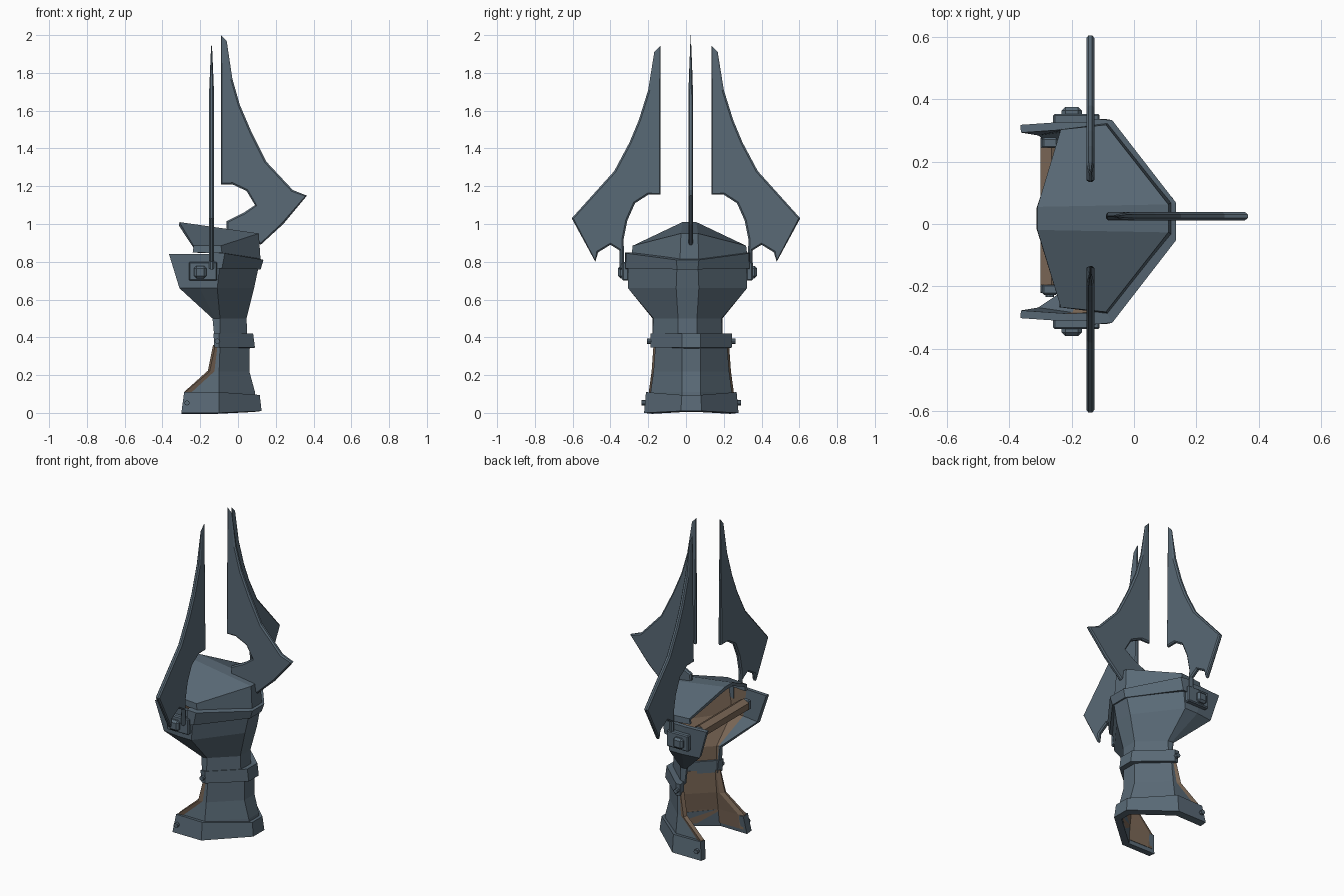
import bpy, bmesh, math
from mathutils import Vector

if "Cube" in bpy.data.objects:
    bpy.data.objects.remove(bpy.data.objects["Cube"])


def material(name, rgb):
    m = bpy.data.materials.new(name)
    m.diffuse_color = (*rgb, 1)
    m.use_nodes = True
    m.node_tree.nodes["Principled BSDF"].inputs["Base Color"].default_value = m.diffuse_color
    return m


STEEL = material("blue_grey_steel", (0.10, 0.142, 0.18))
LEATHER = material("brown_leather", (0.20, 0.138, 0.095))


def finish(name, bm, mats):
    me = bpy.data.meshes.new(name)
    bm.to_mesh(me)
    bm.free()
    for m in mats:
        me.materials.append(m)
    ob = bpy.data.objects.new(name, me)
    bpy.context.collection.objects.link(ob)
    return ob


def thicken(ob, t):
    mod = ob.modifiers.new("thickness", 'SOLIDIFY')
    mod.thickness = t
    mod.offset = -1
    mod.material_offset = 1   # the inside takes the next slot
    return ob


# Slot 0 steel has a leather inside, slot 1 leather on both, slot 3 steel on both
SLOTS = [STEEL, LEATHER, LEATHER, STEEL, STEEL]


def shell(name, rows, cy, t, slot=0, lip=None):
    """C-shaped strip open towards -x; each row lists (x, half width, z) from front edge to back."""
    bm = bmesh.new()
    grid = []
    for row in rows:
        pts = [(x, cy + y, z) for x, y, z in row]
        pts += [(x, cy - y, z) for x, y, z in reversed(row)]
        grid.append([bm.verts.new(p) for p in pts])
    n = len(grid[0])
    for a, b in zip(grid, grid[1:]):
        for j in range(n - 1):
            f = bm.faces.new((a[j], b[j], b[j + 1], a[j + 1]))
            f.material_index = lip if lip is not None and j in (0, n - 2) else slot
    return thicken(finish(name, bm, SLOTS), t)


LOW, UP = 0.028, 0.008   # y centres of the lower and upper guard

# Lower guard with flared leather lip
shell("lower_guard", [
    [(-.275, .225, .02), (-.25, .225, .02), (-.10, .225, .02), (.10, .05, .02)],
    [(-.28, .225, .11), (-.245, .215, .11), (-.10, .215, .11), (.09, .05, .11)],
    [(-.15, .21, .22), (-.125, .20, .22), (-.10, .20, .22), (.06, .05, .22)],
    [(-.12, .20, .36), (-.108, .19, .36), (-.095, .19, .36), (.06, .05, .36)],
], LOW, .025, lip=1)

# Foot and wrist bands
shell("foot_band", [
    [(-.30, .25, 0), (-.10, .25, 0), (.125, .055, .01)],
    [(-.285, .235, .11), (-.10, .24, .11), (.115, .05, .095)],
], LOW, .045, slot=3)
shell("wrist_band", [
    [(-.125, .21, .345), (-.10, .215, .345), (.09, .05, .345)],
    [(-.13, .215, .42), (-.10, .215, .42), (.08, .05, .42)],
], LOW, .045, slot=3)

# Flared upper guard with steel wings at the opening
shell("upper_guard", [
    [(-.125, .185, .40), (-.115, .185, .40), (-.095, .185, .40), (.05, .05, .40)],
    [(-.135, .18, .50), (-.12, .185, .50), (-.095, .18, .50), (.045, .05, .50)],
    [(-.31, .30, .66), (-.20, .315, .66), (-.11, .315, .66), (.085, .06, .66)],
    [(-.365, .31, .84), (-.22, .32, .84), (-.09, .315, .84), (.115, .055, .80)],
], UP, .025, lip=3)
shell("rim_band", [
    [(-.13, .33, .76), (-.085, .328, .765), (.12, .055, .76)],
    [(-.13, .33, .85), (-.07, .325, .845), (.135, .06, .81)],
], UP, .04, slot=3)

# Roof-like cap
bm = bmesh.new()
top = [(-.31, .037, 1.01), (-.235, .285, .885), (-.09, .30, .885), (.11, .045, .95)]
low = [(-.24, .285, .85), (-.085, .305, .845), (.12, .05, .80)]
side = {}
for s in (1, -1):
    t = [bm.verts.new((x, UP + .01 + s * y, z)) for x, y, z in top]
    b = [bm.verts.new((x, UP + .01 + s * y, z)) for x, y, z in low]
    side[s] = (t, b)
    bm.faces.new(t)
    bm.faces.new((t[1], t[2], b[1], b[0]))
    bm.faces.new((t[2], t[3], b[2], b[1]))
(tp, bp), (tn, bn) = side[1], side[-1]
bm.faces.new((tp[0], tp[3], tn[3], tn[0]))
bm.faces.new((tp[3], bp[2], bn[2], tn[3]))
bmesh.ops.recalc_face_normals(bm, faces=bm.faces)
bm.normal_update()
mid = min(bm.faces, key=lambda f: abs(f.normal.z - 1))
if max(bm.faces, key=lambda f: f.calc_center_median().z).normal.z < 0:
    bmesh.ops.reverse_faces(bm, faces=bm.faces)
thicken(finish("cap", bm, [STEEL, STEEL]), .02)


def blade(name, outline, place):
    """Flat blade with bevelled edges and a thin tip; place maps (u, v, thickness) to space."""
    bm = bmesh.new()
    f = bm.faces.new([bm.verts.new((u, v, -.006)) for u, v in outline])
    ext = bmesh.ops.extrude_face_region(bm, geom=[f])
    for v in ext['geom']:
        if isinstance(v, bmesh.types.BMVert):
            v.co.z = .006
    bmesh.ops.recalc_face_normals(bm, faces=bm.faces)
    caps = [f for f in bm.faces if len(f.verts) == len(outline)]
    bmesh.ops.inset_individual(bm, faces=caps, thickness=.009, depth=.007)
    for v in bm.verts:
        u, h, w = v.co
        v.co = place(u, h, w * min(1, max(.15, (2.0 - h) / .3)))
    bmesh.ops.recalc_face_normals(bm, faces=bm.faces)
    finish(name, bm, [STEEL])


# Back blade and the two side blades
blade("back_blade", [
    (-.09, 2.0), (-.06, 1.97), (-.03, 1.77), (.01, 1.63), (.07, 1.49), (.15, 1.33),
    (.29, 1.18), (.365, 1.15), (.24, 1.0), (.12, .89), (.08, .93), (-.06, .965),
    (-.06, 1.015), (.03, 1.06), (.09, 1.10), (.045, 1.175), (-.03, 1.21), (-.09, 1.21)],
    lambda u, v, w: Vector((u, .025 + w, v)))
SIDE = [(.135, 1.945), (.168, 1.91), (.20, 1.71), (.25, 1.55), (.30, 1.43), (.38, 1.28),
        (.605, 1.03), (.48, .80), (.465, .85), (.40, .89), (.352, .86), (.352, .76),
        (.328, .76), (.33, .92), (.31, 1.02), (.27, 1.11), (.20, 1.155), (.135, 1.155)]
for s, n in ((1, "left"), (-1, "right")):
    blade(n + "_blade", SIDE, lambda u, v, w: Vector((-.14 + w, s * u, v)))


def box(name, c, size, mat, bevel=0):
    bm = bmesh.new()
    bmesh.ops.create_cube(bm, size=1)
    for v in bm.verts:
        v.co = Vector(c) + Vector([a * b for a, b in zip(v.co, size)])
    if bevel:
        bmesh.ops.bevel(bm, geom=bm.edges[:], offset=bevel, segments=1, affect='EDGES')
    return finish(name, bm, [mat])


def rod(name, c, r, length, sides, mat):
    bm = bmesh.new()
    bmesh.ops.create_cone(bm, cap_ends=True, segments=sides, radius1=r, radius2=r, depth=length)
    ob = finish(name, bm, [mat])
    ob.rotation_euler = (math.pi / 2, 0, 0)
    ob.location = c
    return ob


# Hinge plates, bolts, rivets and grip brackets on both sides
for s, n in ((1, "left"), (-1, "right")):
    box(n + "_hinge_plate", (-.185, UP + s * .328, .75), (.15, .035, .10), STEEL, .006)
    box(n + "_bolt", (-.20, UP + s * .35, .745), (.065, .035, .065), STEEL, .012)
    rod(n + "_foot_rivet", (-.27, LOW + s * .245, .053), .014, .035, 8, STEEL)
    rod(n + "_wrist_rivet", (-.11, LOW + s * .215, .38), .014, .04, 8, STEEL)
    box(n + "_grip_bracket", (-.27, .025 + s * .235, .79), (.05, .035, .06), STEEL, .006)

# Grip bar across the opening
rod("grip_bar", (-.265, .025, .79), .04, .44, 6, LEATHER)
